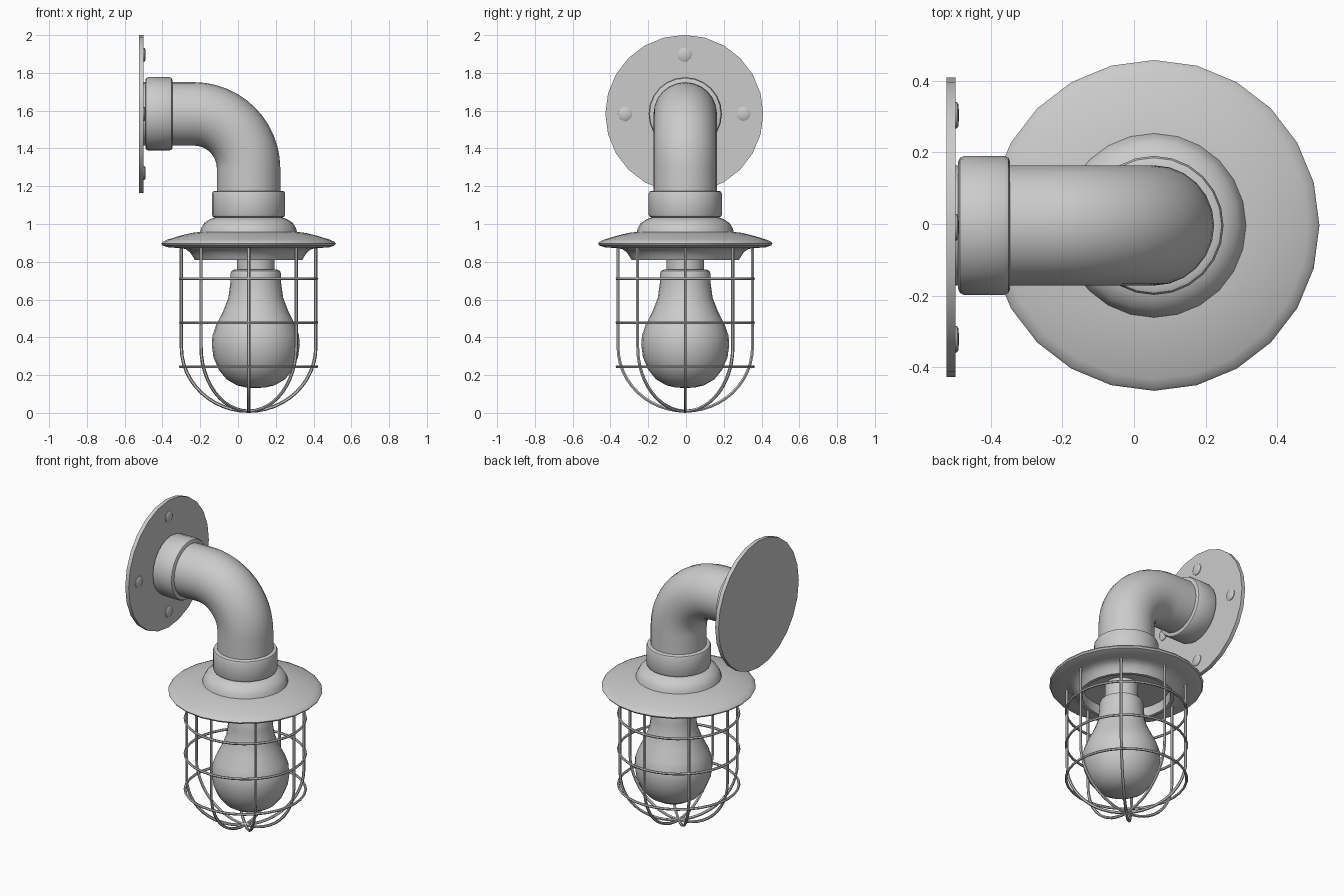
import bpy, bmesh
from math import sin, cos, pi, radians
from mathutils import Vector, Matrix

if "Cube" in bpy.data.objects:
    bpy.data.objects.remove(bpy.data.objects["Cube"])

CX, CY, PZ = 0.056, -0.004, 1.583   # lamp axis, and height of wall axis


def finish(ob, angle=35):
    bpy.ops.object.select_all(action='DESELECT')
    ob.select_set(True)
    bpy.context.view_layer.objects.active = ob
    if ob.type == 'CURVE':
        bpy.ops.object.convert(target='MESH')
        ob = bpy.context.object
    bpy.ops.object.shade_smooth_by_angle(angle=radians(angle))
    return ob


def lathe(name, profile, matrix, sides=24, angle=35):
    """Spin (radius, height) points round local z; close ends that touch the axis."""
    bm = bmesh.new()
    vs = [bm.verts.new((r, 0, z)) for r, z in profile]
    edges = [bm.edges.new(p) for p in zip(vs, vs[1:])]
    bmesh.ops.spin(bm, geom=vs + edges, cent=(0, 0, 0), axis=(0, 0, 1),
                   angle=2 * pi, steps=sides, use_merge=True)
    bmesh.ops.remove_doubles(bm, verts=bm.verts, dist=1e-4)
    bmesh.ops.recalc_face_normals(bm, faces=bm.faces)
    me = bpy.data.meshes.new(name)
    bm.to_mesh(me)
    bm.free()
    me.transform(matrix)
    ob = bpy.data.objects.new(name, me)
    bpy.context.collection.objects.link(ob)
    return finish(ob, angle)


def tube(name, points, radius, res, cyclic=False):
    cu = bpy.data.curves.new(name, 'CURVE')
    cu.dimensions = '3D'
    cu.bevel_depth, cu.bevel_resolution = radius, res
    cu.use_fill_caps = not cyclic
    sp = cu.splines.new('POLY')
    sp.points.add(len(points) - 1)
    for p, co in zip(sp.points, points):
        p.co = (*co, 1)
    sp.use_cyclic_u = cyclic
    ob = bpy.data.objects.new(name, cu)
    bpy.context.collection.objects.link(ob)
    return finish(ob)


def wall(x, y=0, z=0):
    """Local z points out of the wall, along +x."""
    return Matrix.Translation((x, CY + y, PZ + z)) @ Matrix.Rotation(pi / 2, 4, 'Y')


def lamp(x=CX):
    return Matrix.Translation((x, CY, 0))


# Wall plate and its four screws
lathe("wall_plate", [(0, 0), (0.418, 0), (0.418, 0.025), (0, 0.025)], wall(-0.524, -0.005))
for i in range(4):
    a = i * pi / 2
    lathe(f"screw_{i + 1}", [(0, -0.01), (0.037, -0.01), (0.037, 0.005), (0.03, 0.01), (0, 0.011)],
          wall(-0.5, -0.005 + 0.313 * cos(a), 0.313 * sin(a)), 16)

# Elbow pipe
bend = 0.29
bx, bz = CX - bend, PZ - bend
path = [(-0.51, CY, PZ)]
path += [(bx + bend * sin(i * pi / 24), CY, bz + bend * cos(i * pi / 24)) for i in range(13)]
path += [(CX, CY, 1.06)]
tube("elbow_pipe", path, 0.168, 10)


# Collars at both pipe ends
def collar(name, length, matrix):
    lathe(name, [(0.15, 0), (0.178, 0), (0.189, 0.005), (0.194, 0.016), (0.194, length - 0.016),
                 (0.189, length - 0.005), (0.178, length), (0.15, length)], matrix, angle=40)


collar("wall_collar", 0.145, wall(-0.491))
collar("shade_collar", 0.142, Matrix.Translation((CX, CY, 1.034)))

# Shade with stepped crown, rolled rim and hollow lower ring
lathe("shade", [(0, 1.04), (0.17, 1.037), (0.205, 1.025), (0.235, 1.005), (0.25, 0.98), (0.257, 0.958),
                (0.3, 0.953), (0.37, 0.936), (0.43, 0.917), (0.455, 0.906), (0.462, 0.896),
                (0.455, 0.886), (0.425, 0.876), (0.37, 0.873), (0.335, 0.868), (0.312, 0.852),
                (0.296, 0.83), (0.285, 0.81), (0.265, 0.81), (0.258, 0.87), (0, 0.875)], lamp())

# Bulb holder and bulb
lathe("bulb_socket", [(0, 0.9), (0.1, 0.9), (0.1, 0.74), (0, 0.74)], lamp(0.094))
lathe("bulb", [(0, 0.758), (0.115, 0.758), (0.128, 0.752), (0.133, 0.74), (0.134, 0.69), (0.145, 0.61),
               (0.172, 0.54), (0.21, 0.465), (0.229, 0.41), (0.233, 0.36), (0.224, 0.295),
               (0.197, 0.23), (0.155, 0.178), (0.1, 0.146), (0.05, 0.134), (0, 0.132)], lamp(0.094))

# Cage: U-shaped wires crossing at the bottom
R, H = 0.356, 0.34
for i in range(4):
    a = i * pi / 4
    prof = [(-R, 0.885)] + [(-R * cos(t * pi / 24), 0.009 + H * (1 - sin(t * pi / 24)))
                            for t in range(25)] + [(R, 0.885)]
    tube(f"cage_wire_{i + 1}", [(CX + r * cos(a), CY + r * sin(a), z) for r, z in prof], 0.009, 1)

# Cage hoops
for i, z in enumerate((0.71, 0.478, 0.245)):
    tube(f"cage_hoop_{i + 1}", [(CX + 0.361 * cos(k * pi / 16), CY + 0.361 * sin(k * pi / 16), z)
                                for k in range(32)], 0.008, 1, True)
